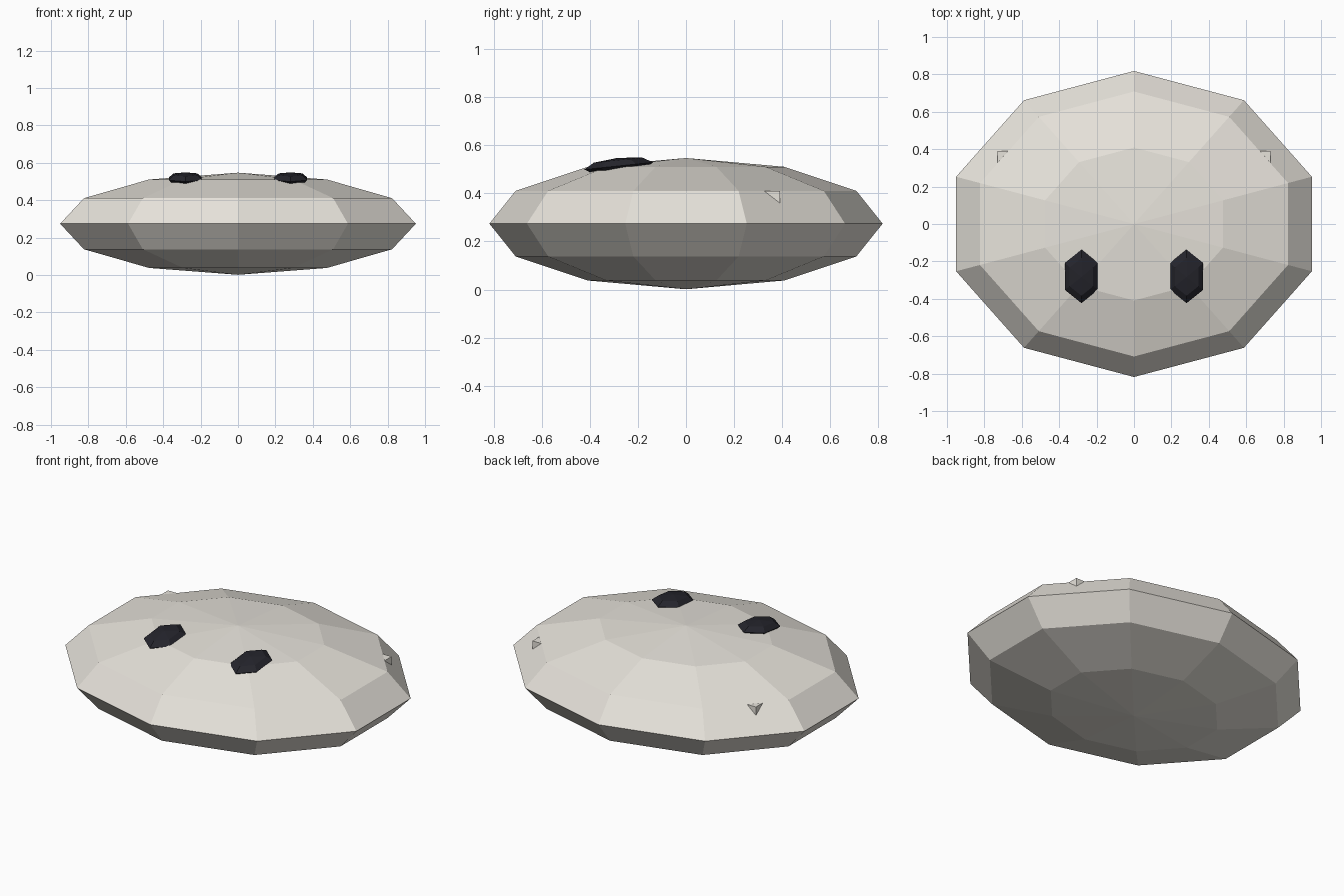
import bpy
from math import radians

if "Cube" in bpy.data.objects:
    bpy.data.objects.remove(bpy.data.objects["Cube"])


def material(name, rgb):
    m = bpy.data.materials.new(name)
    m.diffuse_color = (*rgb, 1)
    m.use_nodes = True
    m.node_tree.nodes["Principled BSDF"].inputs["Base Color"].default_value = m.diffuse_color
    return m


def ellipsoid(name, segments, rings, loc, scale, mat, tilt=0):
    bpy.ops.mesh.primitive_uv_sphere_add(segments=segments, ring_count=rings, radius=1,
                                         location=loc, rotation=(tilt, 0, 0))
    ob = bpy.context.object
    ob.name = name
    ob.scale = scale
    ob.data.materials.append(mat)
    return ob


cream = material("cream", (0.80, 0.77, 0.71))
black = material("black", (0.018, 0.018, 0.025))

# Flattened faceted body
ellipsoid("body", 10, 6, (0, 0, 0.274), (1, 0.818, 0.273), cream)

# Pair of eyes lying on the upper front slope
for side, x in (("left", -0.281), ("right", 0.281)):
    ellipsoid("eye_" + side, 6, 4, (x, -0.28, 0.514), (0.103, 0.144, 0.034),
              black, radians(6))

# Inner slab whose rear corners just break through the body
bpy.ops.mesh.primitive_cube_add(size=1, location=(0, 0.345, 0.385))
slab = bpy.context.object
slab.name = "inner_slab"
slab.scale = (1.46, 0.09, 0.05)
slab.data.materials.append(cream)
